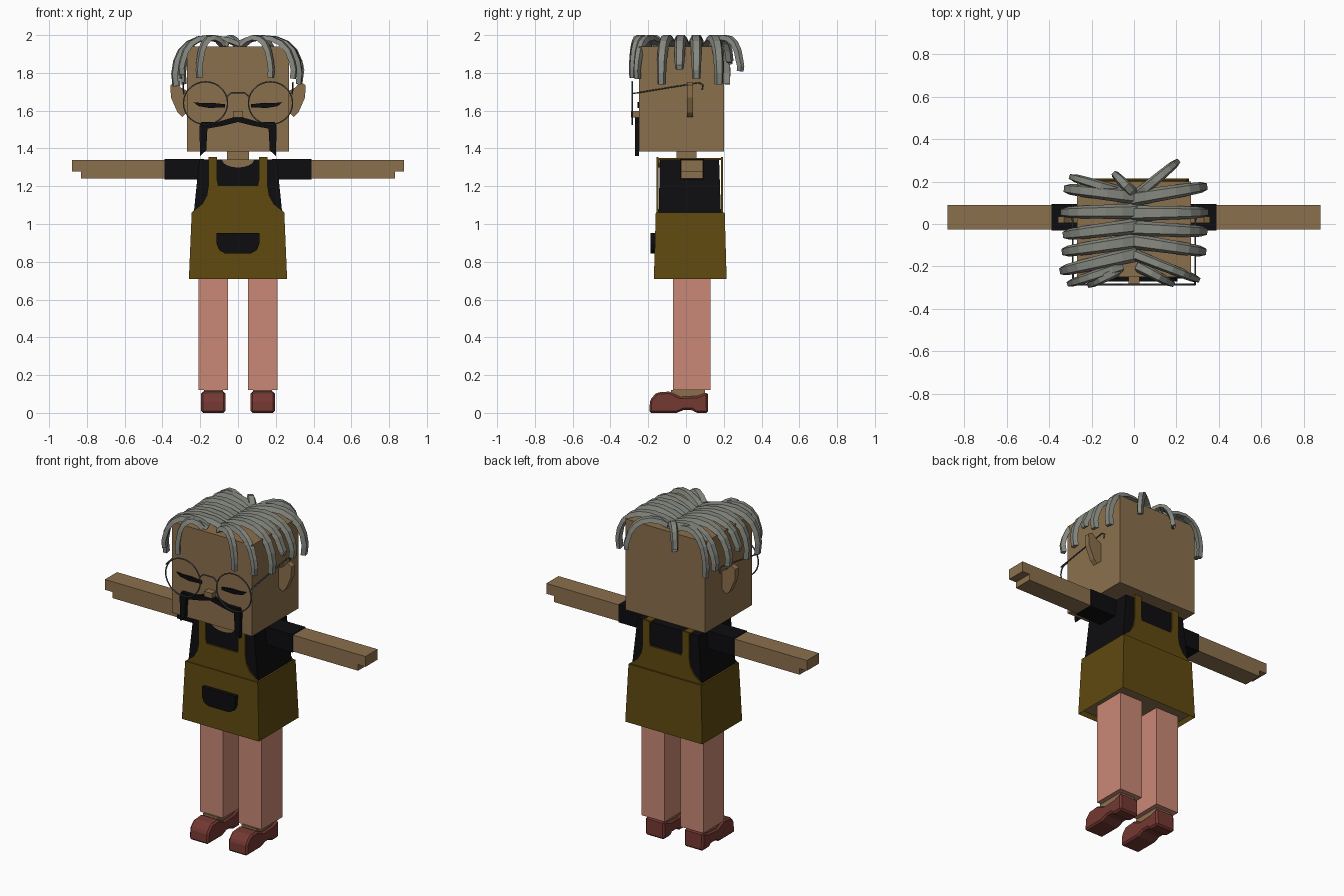
import bpy, bmesh, math
from mathutils import Vector

cube = bpy.data.objects.get("Cube")
if cube:
    bpy.data.objects.remove(cube, do_unlink=True)


def material(name, r, g, b):
    m = bpy.data.materials.new(name)
    m.use_nodes = True
    m.diffuse_color = (r, g, b, 1)
    m.node_tree.nodes["Principled BSDF"].inputs["Base Color"].default_value = (r, g, b, 1)
    return m


SKIN = material("tan skin", .26, .163, .073)
BLACK = material("black cloth", .004, .004, .005)
OLIVE = material("olive brown", .115, .067, .005)
PINK = material("pink trousers", .59, .25, .18)
SHOE = material("dark red leather", .175, .04, .032)
HAIR = material("grey hair", .235, .245, .215)
WIRE = material("grey wire", .09, .1, .11)


def finish(name, bm, *mats):
    bmesh.ops.recalc_face_normals(bm, faces=bm.faces)
    me = bpy.data.meshes.new(name)
    bm.to_mesh(me)
    bm.free()
    for m in mats:
        me.materials.append(m)
    ob = bpy.data.objects.new(name, me)
    bpy.context.collection.objects.link(ob)
    return ob


def loft(bm, rings):
    """Skin a list of point rings and cap both ends."""
    rows = [[bm.verts.new(p) for p in ring] for ring in rings]
    n = len(rows[0])
    for a, b in zip(rows, rows[1:]):
        for i in range(n):
            j = (i + 1) % n
            bm.faces.new((a[i], a[j], b[j], b[i]))
    return bm.faces.new(rows[0]), bm.faces.new(rows[-1])


def rect(x0, x1, y0, y1, z):
    return [(x0, y0, z), (x1, y0, z), (x1, y1, z), (x0, y1, z)]


def box(name, mat, x0, x1, y0, y1, z0, z1):
    bm = bmesh.new()
    loft(bm, [rect(x0, x1, y0, y1, z0), rect(x0, x1, y0, y1, z1)])
    return finish(name, bm, mat)


def slab(name, mat, pts, y0, y1):
    """Outline in x and z, given depth in y."""
    bm = bmesh.new()
    loft(bm, [[(x, y, z) for x, z in pts] for y in (y0, y1)])
    return finish(name, bm, mat)


def both(pts):
    """Complete a half outline by mirroring it in x."""
    return pts + [(-x, z) for x, z in reversed(pts) if x > 0]


def wire(name, pts, cyclic=False):
    cu = bpy.data.curves.new(name, 'CURVE')
    cu.dimensions = '3D'
    cu.bevel_depth = .004
    cu.bevel_resolution = 1
    sp = cu.splines.new('POLY')
    sp.points.add(len(pts) - 1)
    for p, co in zip(sp.points, pts):
        p.co = (*co, 1)
    sp.use_cyclic_u = cyclic
    cu.materials.append(WIRE)
    bpy.context.collection.objects.link(bpy.data.objects.new(name, cu))


# Head, neck and nose
box("head", SKIN, -.27, .27, -.25, .2, 1.385, 1.94)
box("neck", SKIN, -.057, .057, -.05, .055, 1.3, 1.39)
box("nose", SKIN, -.026, .026, -.29, -.249, 1.565, 1.597)

# Moustache and neckline
slab("moustache", BLACK, both([
    (0, 1.572), (.05, 1.557), (.11, 1.54), (.195, 1.54), (.205, 1.515), (.2, 1.36),
    (.168, 1.39), (.162, 1.505), (.08, 1.52), (0, 1.54)]), -.271, -.249)
slab("neckline", SKIN, [(.085 * math.cos(a), 1.341 - .042 * math.sin(a))
     for a in [math.pi * i / 8 for i in range(9)]], -.146, -.137)

# Shirt body
bm = bmesh.new()
loft(bm, [rect(-.235, .235, -.145, .185, 1.05), rect(-.205, .205, -.138, .175, 1.342)])
finish("shirt", bm, BLACK)

# Skirt of the pinafore, recessed underneath
bm = bmesh.new()
bottom, _ = loft(bm, [rect(-.26, .26, -.17, .215, .71), rect(-.245, .245, -.16, .205, 1.062)])
bmesh.ops.recalc_face_normals(bm, faces=bm.faces)
bmesh.ops.inset_region(bm, faces=[bottom], thickness=.018, depth=-.025)
bottom.material_index = 1
finish("skirt", bm, OLIVE, SKIN)

# Bib with shoulder straps, front and back
bib = both([(0, 1.205), (.105, 1.205), (.11, 1.23), (.11, 1.355), (.157, 1.355),
            (.157, 1.2), (.165, 1.15), (.19, 1.105), (.245, 1.062), (.245, 1.05), (0, 1.05)])
slab("front_bib", OLIVE, bib, -.155, -.146)
slab("back_bib", OLIVE, bib, .186, .195)

# Pocket
slab("pocket", BLACK, both([(0, .952), (.113, .952), (.113, .895), (.1, .862),
                            (.07, .845), (0, .845)]), -.188, -.16)

for side, s in (("left", 1), ("right", -1)):
    def mx(pts):
        return [(s * x, *rest) for x, *rest in pts]

    # Arm, sleeve and strap
    slab(side + "_arm", SKIN, mx([(.2, 1.24), (.83, 1.24), (.83, 1.277), (.88, 1.277),
                                  (.88, 1.34), (.2, 1.34)]), -.027, .09)
    box(side + "_sleeve", BLACK, s * .18, s * .39, -.031, .094, 1.235, 1.344)
    box(side + "_strap", OLIVE, s * .11, s * .157, -.155, .195, 1.34, 1.349)

    # Leg, foot and shoe
    box(side + "_leg", PINK, s * .053, s * .208, -.07, .13, .12, .75)
    box(side + "_foot", SKIN, s * .08, s * .18, -.08, .1, .03, .122)
    profile = [(.118, 0), (.115, .11), (.06, .09), (-.03, .085), (-.09, .113), (-.155, .108),
               (-.19, .07), (-.195, 0), (-.05, 0), (-.01, .016), (.035, .016), (.05, 0)]
    bm = bmesh.new()
    loft(bm, [[(s * x, y, z) for y, z in profile] for x in (.067, .195)])
    shoe = finish(side + "_shoe", bm, SHOE)
    bev = shoe.modifiers.new("rounded", 'BEVEL')
    bev.width = .01
    bev.segments = 1

    # Ear and closed eye
    slab(side + "_ear", SKIN, mx([(.26, 1.6), (.295, 1.567), (.32, 1.59), (.355, 1.67),
                                  (.358, 1.735), (.33, 1.752), (.3, 1.72), (.26, 1.7)]), .004, .036)
    slab(side + "_eye", BLACK, mx([(.068, 1.618), (.15, 1.614), (.21, 1.624), (.235, 1.645),
                                   (.19, 1.64), (.14, 1.642), (.068, 1.634)]), -.258, -.249)

    # Spectacle lens rim and temple
    turn = [math.tau * i / 28 for i in range(28)]
    wire(side + "_lens_rim", [(s * .172 + .117 * math.cos(a), -.285, 1.64 + .113 * math.sin(a))
                              for a in turn], True)
    wire(side + "_temple", mx([(.288, -.285, 1.69), (.29, .07, 1.748), (.29, .09, 1.735),
                               (.29, .085, 1.71)]))
wire("bridge", [(-.057, -.285, 1.675), (-.035, -.285, 1.695), (.035, -.285, 1.695),
                (.057, -.285, 1.675)])

# Hair locks: flat tapered strips that arch over the crown and hang down
ARCH = [(0, 1.945), (.2, 1.972), (.42, 1.984), (.62, 1.978), (.78, 1.955), (.9, 1.915), (.97, 1.86)]


def lock(name, start, end, tip, width):
    a, b = Vector((*start, 0)), Vector((*end, 0))
    across = (b - a).normalized().cross(Vector((0, 0, 1)))
    path = [a.lerp(b, u) + Vector((0, 0, z)) for u, z in ARCH]
    path += [b + Vector((0, 0, (1.86 + tip) / 2)), a.lerp(b, .98) + Vector((0, 0, tip))]
    rings = []
    for i, p in enumerate(path):
        tangent = path[min(i + 1, len(path) - 1)] - path[max(i - 1, 0)]
        up = across.cross(tangent.normalized())
        w = width * (1 - .45 * i / len(path)) / 2
        rings.append([p + across * w * cx + up * .016 * cz for cx, cz in
                      ((-1, -.6), (-.6, 1), (.6, 1), (1, -.6))])
    bm = bmesh.new()
    loft(bm, rings)
    finish(name, bm, HAIR)


LOCKS = [
    # right side of the crown
    ((.01, .13), (-.315, .165), 1.77), ((.01, .06), (-.33, .055), 1.76),
    ((.01, -.01), (-.32, -.05), 1.81), ((.01, -.08), (-.325, -.13), 1.73),
    ((.01, -.14), (-.335, -.22), 1.73), ((-.06, -.2), (-.3, -.28), 1.79),
    ((-.08, -.22), (-.205, -.285), 1.775), ((-.06, .15), (-.29, .22), 1.74),
    # left side of the crown
    ((-.01, .12), (.33, .175), 1.74), ((-.01, .05), (.335, .055), 1.77),
    ((-.01, -.02), (.33, -.035), 1.82), ((-.01, -.08), (.325, -.13), 1.74),
    ((-.01, -.14), (.295, -.26), 1.77), ((.02, -.2), (.175, -.28), 1.775),
    # back
    ((.02, .14), (.2, .29), 1.81), ((.0, .14), (-.09, .235), 1.86),
]
for i, (start, end, tip) in enumerate(LOCKS):
    on_side = abs(end[0]) > .3
    lock(f"hair_lock_{i + 1}", start, end, tip, .074 if on_side else .055)
